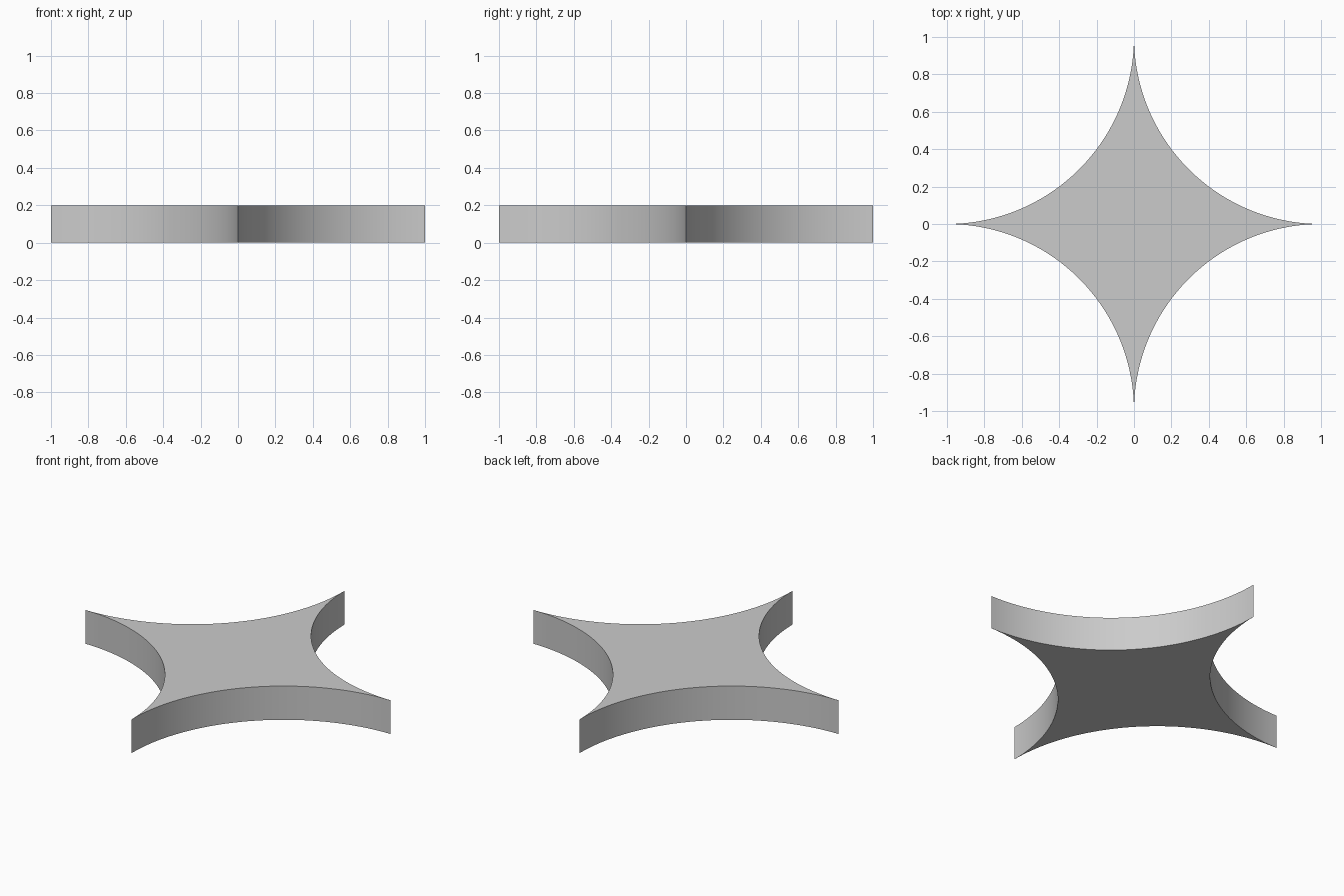
import bpy, bmesh
from math import sin, cos, pi, radians

if "Cube" in bpy.data.objects:
    bpy.data.objects.remove(bpy.data.objects["Cube"])

SEGMENTS = 48   # per concave arc
HEIGHT = 0.2

# Outline: four unit-radius arcs centred on the corners (+-1, +-1)
outline = []
for quarter in range(4):
    turn = quarter * pi / 2
    for i in range(SEGMENTS):
        a = (pi / 2) * i / SEGMENTS
        x, y = 1 - sin(a), 1 - cos(a)      # from tip (1, 0) to tip (0, 1)
        outline.append((x * cos(turn) - y * sin(turn),
                        x * sin(turn) + y * cos(turn)))

# Star plate: extrude the outline upwards
bm = bmesh.new()
base = bm.faces.new([bm.verts.new((x, y, 0)) for x, y in outline])
top = bmesh.ops.extrude_face_region(bm, geom=[base], use_keep_orig=True)
bmesh.ops.translate(bm, vec=(0, 0, HEIGHT),
                    verts=[g for g in top["geom"] if isinstance(g, bmesh.types.BMVert)])
bmesh.ops.recalc_face_normals(bm, faces=bm.faces)

mesh = bpy.data.meshes.new("star_plate")
bm.to_mesh(mesh)
bm.free()
plate = bpy.data.objects.new("star_plate", mesh)
bpy.context.collection.objects.link(plate)

# Smooth curved walls, sharp rims and tips
bpy.context.view_layer.objects.active = plate
plate.select_set(True)
bpy.ops.object.shade_smooth_by_angle(angle=radians(30))
